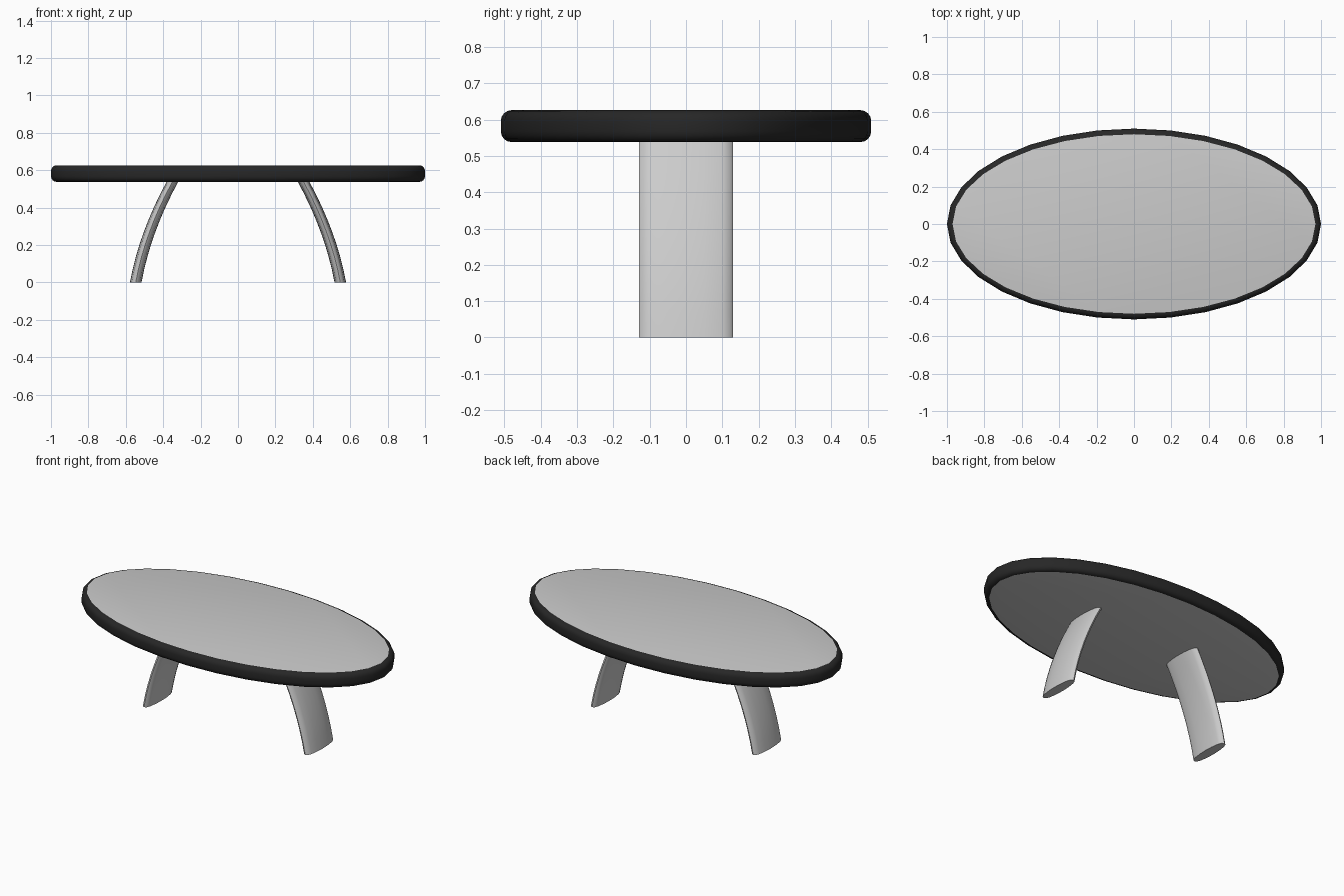
import bpy, bmesh, math
from math import sin, cos, pi

if "Cube" in bpy.data.objects:
    bpy.data.objects.remove(bpy.data.objects["Cube"])

dark = bpy.data.materials.new("dark_rim")
dark.diffuse_color = (0.02, 0.02, 0.02, 1)
dark.use_nodes = True
dark.node_tree.nodes["Principled BSDF"].inputs["Base Color"].default_value = dark.diffuse_color
grey = bpy.data.materials.new("grey_panel")
grey.diffuse_color = (0.8, 0.8, 0.8, 1)
grey.use_nodes = True
grey.node_tree.nodes["Principled BSDF"].inputs["Base Color"].default_value = grey.diffuse_color


def loft(name, rings, mats=()):
    """Skin closed rings of points and cap both ends."""
    bm = bmesh.new()
    loops = [[bm.verts.new(p) for p in ring] for ring in rings]
    n = len(loops[0])
    for a, b in zip(loops, loops[1:]):
        for i in range(n):
            j = (i + 1) % n
            bm.faces.new((a[i], a[j], b[j], b[i]))
    for cap in (loops[0][::-1], loops[-1]):
        bm.faces.new(cap).material_index = 1 if len(mats) > 1 else 0
    bmesh.ops.recalc_face_normals(bm, faces=bm.faces)
    mesh = bpy.data.meshes.new(name)
    bm.to_mesh(mesh)
    bm.free()
    for m in mats:
        mesh.materials.append(m)
    ob = bpy.data.objects.new(name, mesh)
    bpy.context.collection.objects.link(ob)
    bpy.ops.object.select_all(action='DESELECT')
    ob.select_set(True)
    bpy.context.view_layer.objects.active = ob
    bpy.ops.object.shade_smooth_by_angle(angle=math.radians(40))
    return ob


# Oval tabletop: 32 sides, rounded dark rim, grey faces
RX, RY, Z0, Z1, R = 1.0, 0.51, 0.538, 0.626, 0.03
edge = [(R * (1 - sin(t)), R * (1 - cos(t))) for t in (0, pi / 8, pi / 4, 3 * pi / 8, pi / 2)]
profile = [(d, Z0 + h) for d, h in edge] + [(d, Z1 - h) for d, h in reversed(edge)]
loft("tabletop",
     [[((RX - d) * cos(2 * pi * i / 32), (RY - d) * sin(2 * pi * i / 32), z)
       for i in range(32)] for d, z in profile], (dark, grey))

# Bowed blade legs: flattened oval section swept up a quadratic curve
section = [(0, 0.13), (0.013, 0.122), (0.022, 0.10), (0.029, 0.05), (0.031, 0)]
half = section + [(x, -y) for x, y in section[-2::-1]]
section = half + [(-x, y) for x, y in half[-2:0:-1]]
STEPS = 8
for side, name in ((1, "right_leg"), (-1, "left_leg")):
    rings = []
    for k in range(STEPS + 1):
        t = k / STEPS
        x = 0.547 + (0.347 - 0.547) * t + 0.1 * t * (1 - t)
        rings.append([(side * (x + dx), y, 0.545 * t) for dx, y in section])
    loft(name, rings)
